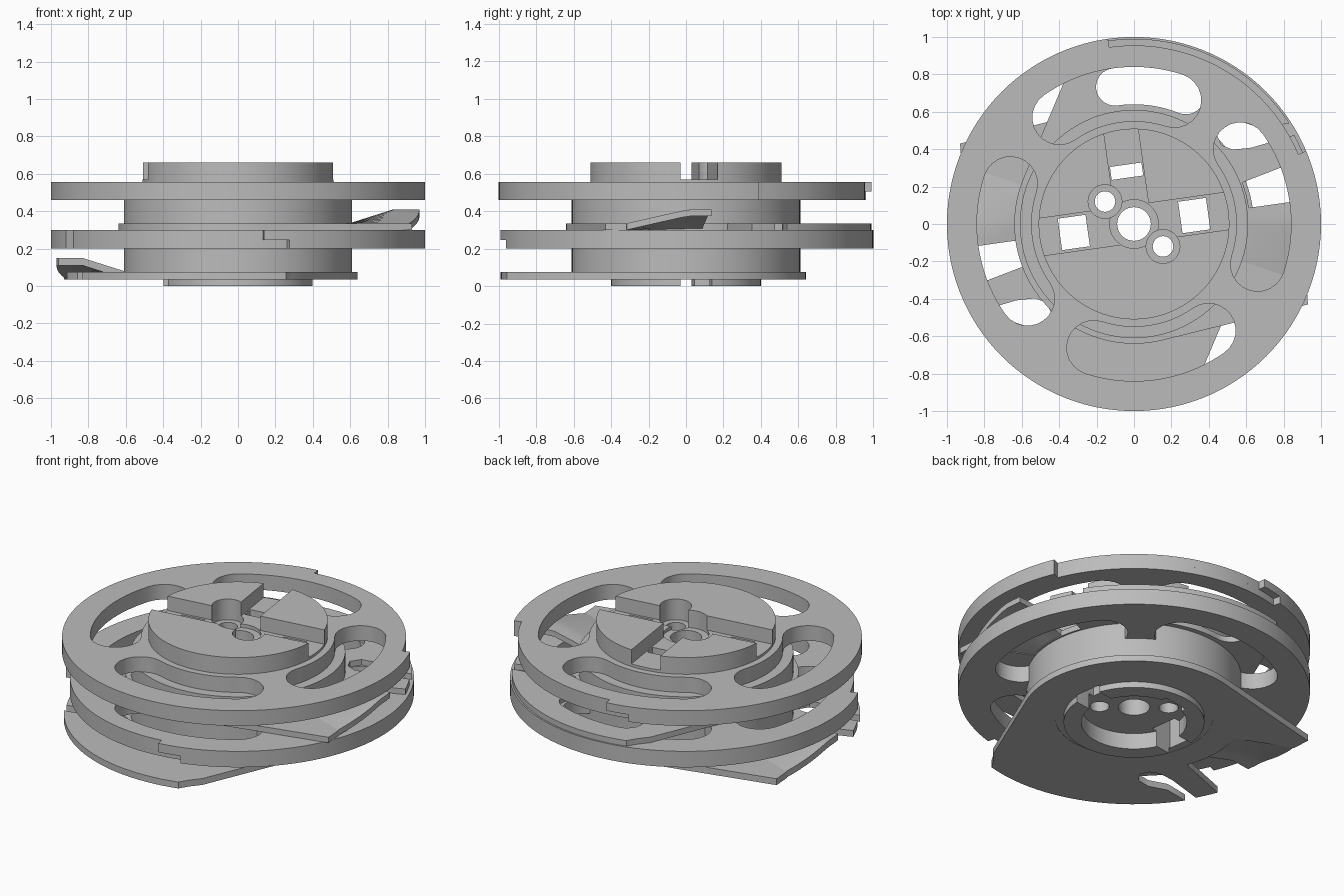
import bpy, bmesh
from math import radians, cos, sin, pi
from mathutils import Matrix

if "Cube" in bpy.data.objects:
    bpy.data.objects.remove(bpy.data.objects["Cube"], do_unlink=True)

grey = bpy.data.materials.new("plain grey")
grey.use_nodes = True
tone = (0.5, 0.5, 0.5, 1)
grey.diffuse_color = tone
grey.node_tree.nodes["Principled BSDF"].inputs["Base Color"].default_value = tone


def polar(r, deg):
    return (r * cos(radians(deg)), r * sin(radians(deg)))


def arc(r, a, b, step=3):
    n = max(1, round(abs(b - a) / step))
    return [polar(r, a + (b - a) * i / n) for i in range(n + 1)]


def circle(r, x=0, y=0, n=48):
    return [(x + r * cos(2 * pi * i / n), y + r * sin(2 * pi * i / n)) for i in range(n)]


def turn(points, deg):
    c, s = cos(radians(deg)), sin(radians(deg))
    return [(x * c - y * s, x * s + y * c) for x, y in points]


def box(x0, x1, y0, y1):
    return [(x0, y0), (x1, y0), (x1, y1), (x0, y1)]


def finish(name, bm):
    bmesh.ops.recalc_face_normals(bm, faces=bm.faces)
    me = bpy.data.meshes.new(name)
    bm.to_mesh(me)
    bm.free()
    me.materials.append(grey)
    ob = bpy.data.objects.new(name, me)
    bpy.context.collection.objects.link(ob)
    return ob


def prism(name, points, z0, z1):
    bm = bmesh.new()
    low = [bm.verts.new((x, y, z0)) for x, y in points]
    high = [bm.verts.new((x, y, z1)) for x, y in points]
    bm.faces.new(low[::-1])
    bm.faces.new(high)
    n = len(points)
    for i in range(n):
        j = (i + 1) % n
        bm.faces.new((low[i], low[j], high[j], high[i]))
    return finish(name, bm)


def lathe(name, profile, n=96):
    bm = bmesh.new()
    rings = [[bm.verts.new((x, y, z)) for x, y in circle(r, n=n)] for r, z in profile]
    bm.faces.new(rings[0][::-1])
    bm.faces.new(rings[-1])
    for a, b in zip(rings, rings[1:]):
        for i in range(n):
            j = (i + 1) % n
            bm.faces.new((a[i], a[j], b[j], b[i]))
    return finish(name, bm)


def cut(ob, points, z0, z1):
    tool = prism("cutter", points, z0, z1)
    tool.hide_render = True
    mod = ob.modifiers.new("cut", "BOOLEAN")
    mod.operation, mod.solver, mod.object = "DIFFERENCE", "EXACT", tool
    bpy.context.view_layer.objects.active = ob
    bpy.ops.object.modifier_apply(modifier=mod.name)
    bpy.data.objects.remove(tool, do_unlink=True)


def slot(r0, r1, a, b):
    """Curved slot with rounded ends between cap centre angles a and b."""
    mid, cap = (r0 + r1) / 2, (r1 - r0) / 2
    def end(at, start):
        cx, cy = polar(mid, at)
        return [(cx + x, cy + y) for x, y in arc(cap, at + start, at + start + 180, 15)][1:-1]
    return arc(r1, a, b) + end(b, 0) + arc(r0, b, a) + end(a, 180)


def wheel(name, z0, z1, rot):
    ob = prism(name, circle(1, n=120), z0, z1)
    cut(ob, circle(0.45), z0 - 1, z1 + 1)
    for k in range(4):
        cut(ob, slot(0.55, 0.84, 90 * k - 18, 90 * k + 35), z0 - 1, z1 + 1)
    # stepped relief along the rim
    for end, top in ((98, z1 + 0.1), (106, z0 + 0.045)):
        cut(ob, turn(arc(0.955, 23, end) + arc(1.1, end, 23), rot), z0 - 0.1, top)
    return ob


def blade_plate(name, z0, z1, rot, pierced):
    outline = arc(0.64, 157, 284)
    outline += [(0.93, -0.43), polar(0.975, -19)]
    outline += arc(0.62, -17, 21) + arc(0.98, 21, 29)
    # chip notch behind the finger
    outline += [polar(r, a) for r, a in ((0.75, 33), (0.66, 37), (0.63, 42), (0.65, 47),
                                         (0.72, 48), (0.79, 44), (0.85, 37))]
    outline += arc(0.99, 33, 105) + [(-0.29, 0.9), (-0.34, 0.84)]
    ob = prism(name, turn(outline, rot), z0, z1)
    cut(ob, circle(0.45), z0 - 1, z1 + 1)
    if pierced:
        cut(ob, slot(0.64, 0.84, 68, 98), z0 - 1, z1 + 1)
    return ob


def ramp(name, z0, z1, rot):
    """Bent-up lip that twists upward from the plate."""
    bm = bmesh.new()
    steps, radii = 9, (0.6, 0.84, 0.97)
    grids = []
    for z in (z0, z1):
        grid = []
        for i in range(steps + 1):
            t = i / steps
            lift = 0.075 * min(1, t * 1.35)
            grid.append([bm.verts.new((*polar(r, -19 + 27 * t + rot), z + lift * min(1, (r - 0.6) / 0.24)))
                         for r in radii])
        grids.append(grid)
    low, high = grids
    for grid in grids:
        for i in range(steps):
            for j in range(2):
                bm.faces.new((grid[i][j], grid[i][j + 1], grid[i + 1][j + 1], grid[i + 1][j]))
    for i in range(steps):
        for j in (0, 2):
            bm.faces.new((low[i][j], low[i + 1][j], high[i + 1][j], high[i][j]))
    for i in (0, steps):
        for j in range(2):
            bm.faces.new((low[i][j], low[i][j + 1], high[i][j + 1], high[i][j]))
    return finish(name, bm)


# two stacked stages, the lower one turned half way round
parts = []
for label, rot, p0, p1, d0, d1 in (("lower", 180, 0.035, 0.075, 0.2, 0.3),
                                   ("upper", 0, 0.3, 0.335, 0.46, 0.555)):
    parts.append(blade_plate(label + "_blade_plate", p0, p1, rot, label == "upper"))
    parts.append(ramp(label + "_raised_lip", p0, p1, rot))
    parts.append(wheel(label + "_slotted_wheel", d0, d1, rot))

# central hub
hub = lathe("hub", [(0.4, 0), (0.4, 0.037), (0.61, 0.037), (0.61, 0.46), (0.545, 0.46),
                    (0.545, 0.553), (0.51, 0.553), (0.51, 0.66)])
tilt = 8
# top key channels
cut(hub, turn(box(-0.7, 0.7, -0.1, 0.1), tilt), 0.57, 0.8)
cut(hub, turn(box(-0.092, 0.092, 0.05, 0.7), tilt), 0.572, 0.8)
# bore and screw holes with counterbores
for x, y, r, wide, floor in ((0, 0, 0.09, 0.13, 0.55), (-0.155, 0.12, 0.055, 0.09, 0.53),
                             (0.155, -0.12, 0.055, 0.09, 0.53)):
    cut(hub, circle(wide, x, y), floor, 0.8)
    cut(hub, circle(r, x, y, 32), -0.1, 0.8)
# latch windows
for window in (box(0.25, 0.4, -0.085, 0.085), box(-0.4, -0.25, -0.085, 0.085),
               box(-0.085, 0.085, 0.25, 0.32)):
    cut(hub, turn(window, tilt), -0.1, 0.8)
# underside recess and split ring
cut(hub, circle(0.3, n=64), -0.1, 0.1)
cut(hub, box(-0.6, 0.6, -0.03, 0.03), -0.1, 0.034)
parts.append(hub)

bpy.ops.object.select_all(action="DESELECT")
for ob in parts:
    ob.select_set(True)
bpy.context.view_layer.objects.active = hub
bpy.ops.object.shade_smooth_by_angle(angle=radians(30))
